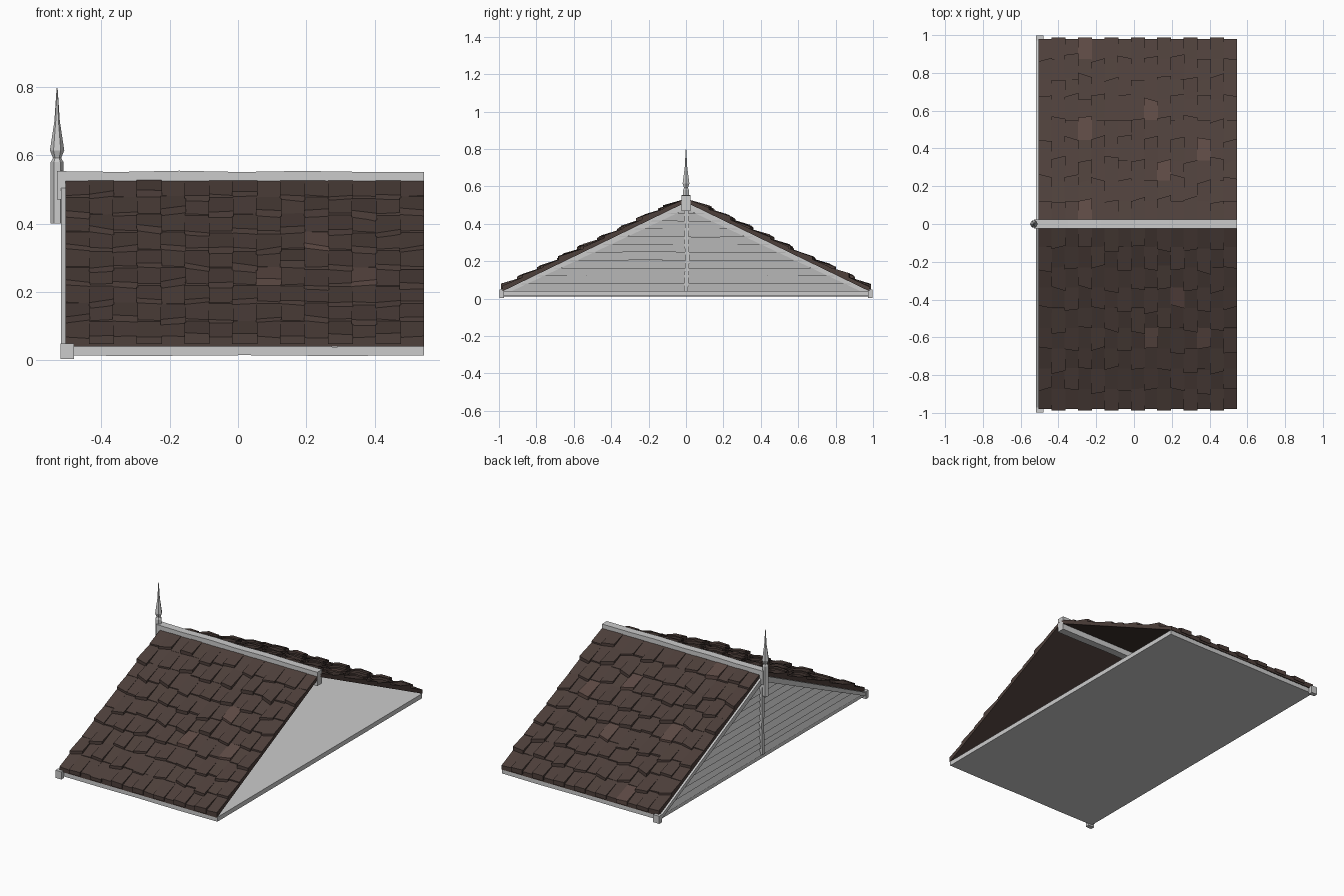
import bpy, bmesh, math, random
from mathutils import Vector

if "Cube" in bpy.data.objects:
    bpy.data.objects.remove(bpy.data.objects["Cube"])

random.seed(7)
X0, X1 = -0.505, 0.545          # gable end and open end
SLOPE = 0.485                   # roof rise over a run of 1


def material(name, rgb):
    m = bpy.data.materials.new(name)
    m.diffuse_color = (*rgb, 1)
    m.use_nodes = True
    m.node_tree.nodes["Principled BSDF"].inputs["Base Color"].default_value = m.diffuse_color
    return m


brown = material("shingle_brown", (0.075, 0.05, 0.043))
light = material("shingle_light", (0.11, 0.068, 0.058))


def finish(name, bm, mats=()):
    bmesh.ops.recalc_face_normals(bm, faces=bm.faces)
    me = bpy.data.meshes.new(name)
    bm.to_mesh(me)
    bm.free()
    for m in mats:
        me.materials.append(m)
    ob = bpy.data.objects.new(name, me)
    bpy.context.collection.objects.link(ob)
    return ob


def loft(bm, rings, mat=0):
    """Skin a list of equal-sized rings and cap both ends."""
    vs = [[bm.verts.new(p) for p in r] for r in rings]
    n = len(vs[0])
    faces = [bm.faces.new(vs[0]), bm.faces.new(vs[-1][::-1])]
    for a, b in zip(vs, vs[1:]):
        for i in range(n):
            faces.append(bm.faces.new((a[i], a[(i + 1) % n], b[(i + 1) % n], b[i])))
    for f in faces:
        f.material_index = mat


def rect(x, y0, y1, z0, z1):
    return [(x, y0, z0), (x, y1, z0), (x, y1, z1), (x, y0, z1)]


def beam(name, x0, x1, y0, y1, z0, z1, wob=0.0, cuts=1):
    """Beam along x whose top and bottom wander slightly, as hand-cut timber."""
    bm = bmesh.new()
    rings = []
    for i in range(cuts + 1):
        d = random.uniform(-wob, wob)
        rings.append(rect(x0 + (x1 - x0) * i / cuts, y0, y1, z0 + d, z1 + d))
    loft(bm, rings)
    return finish(name, bm)


# floor slab and ridge beam
beam("floor_slab", X0, X1, -0.975, 0.975, 0.014, 0.041, 0.002, 4)
beam("ridge_beam", -0.53, X1, -0.023, 0.023, 0.472, 0.555, 0.004, 6)


def roof_point(side, x, run, lift):
    """Point on a slope: run = distance in y from the ridge, lift = height above the underside."""
    return (x, side * run, 0.515 - SLOPE * run + lift)


COLS, ROWS = 15, 9
W = (X1 - X0) / COLS
for side, label in ((-1, "front"), (1, "back")):
    # roof deck
    bm = bmesh.new()
    loft(bm, [[roof_point(side, x, 0.0, 0), roof_point(side, x, 0.98, 0),
               roof_point(side, x, 0.98, 0.018), roof_point(side, x, 0.0, 0.018)] for x in (X0, X1)])
    finish(label + "_roof_deck", bm, [brown])

    # shingles, lifted in a checkerboard
    bm = bmesh.new()
    pitch = 0.965 / ROWS
    for c in range(COLS):
        for r in range(ROWS):
            raised = (c + r) % 2 == 1
            low = 0.98 - r * pitch
            if raised:
                low += 0.008 + (random.uniform(-0.015, 0.02) if r else 0)
            high = max(low - pitch - 0.02, 0.01)
            lift = random.uniform(0.034, 0.044) if raised else random.uniform(0.024, 0.029)
            skew = random.uniform(-0.012, 0.012) if raised and r else 0
            xa = X0 + c * W - (0.002 if raised and c else 0)
            xb = X0 + (c + 1) * W + (0.002 if raised and c < COLS - 1 else 0)
            rings = []
            for x, k in ((xa, skew), (xb, -skew)):
                tilt = random.uniform(-0.003, 0.003)
                rings.append([roof_point(side, x, low + k, 0.012),
                              roof_point(side, x, low + k, lift + tilt),
                              roof_point(side, x, high, 0.021),
                              roof_point(side, x, high, 0.012)])
            loft(bm, rings, 1 if raised and random.random() < 0.06 else 0)
    finish(label + "_shingles", bm, [brown, light])

    # bargeboard following the slope at the gable
    bm = bmesh.new()
    loft(bm, [[roof_point(side, x, 0.0, 0.0), roof_point(side, x, 0.99, 0.0),
               roof_point(side, x, 0.99, -0.022), roof_point(side, x, 0.0, -0.036)]
              for x in (-0.518, -0.488)])
    finish(label + "_bargeboard", bm)

    # corner block at the eave
    beam(label + "_corner_block", -0.52, -0.48, *sorted((side * 0.972, side * 0.998)), 0.003, 0.049)

# gable clapboards, each tilted outward at its lower edge
bm = bmesh.new()
N = 11
for i in range(N):
    z0 = 0.035 + i * 0.042
    z1 = min(z0 + 0.046, 0.505)
    h0, h1 = (0.505 - z0) / SLOPE, max((0.505 - z1) / SLOPE, 0.005)
    a, b = random.uniform(-0.004, 0.004), random.uniform(-0.004, 0.004)
    rings = []
    for t in (-1, -0.35, 0.3, 1):
        d = a + (b - a) * (t + 1) / 2 + random.uniform(-0.002, 0.002)
        if abs(t) == 1:
            d = 0
        rings.append([(-0.509, t * h0, z0 + d), (-0.495, t * h1, z1 + d),
                      (-0.487, t * h1, z1 + d), (-0.497, t * h0, z0 + d)])
    loft(bm, rings)
finish("gable_clapboards", bm)

# slightly crooked king post
bm = bmesh.new()
rings = []
for z, y in ((0.04, 0.0), (0.14, 0.004), (0.22, 0.008), (0.30, 0.002), (0.39, 0.005), (0.49, 0.0)):
    rings.append([(x, y + s, z) for x, s in ((-0.518, -0.011), (-0.518, 0.011), (-0.482, 0.011), (-0.482, -0.011))])
loft(bm, rings)
finish("king_post", bm)

# finial: hexagonal post, collar and spike
bm = bmesh.new()
profile = [(0.40, 0.019), (0.58, 0.019), (0.592, 0.012), (0.60, 0.015), (0.615, 0.021),
           (0.70, 0.008), (0.798, 0.0015)]
loft(bm, [[(-0.53 + r * math.cos(k * math.tau / 6), r * math.sin(k * math.tau / 6), z) for k in range(6)]
          for z, r in profile])
finish("finial", bm)
